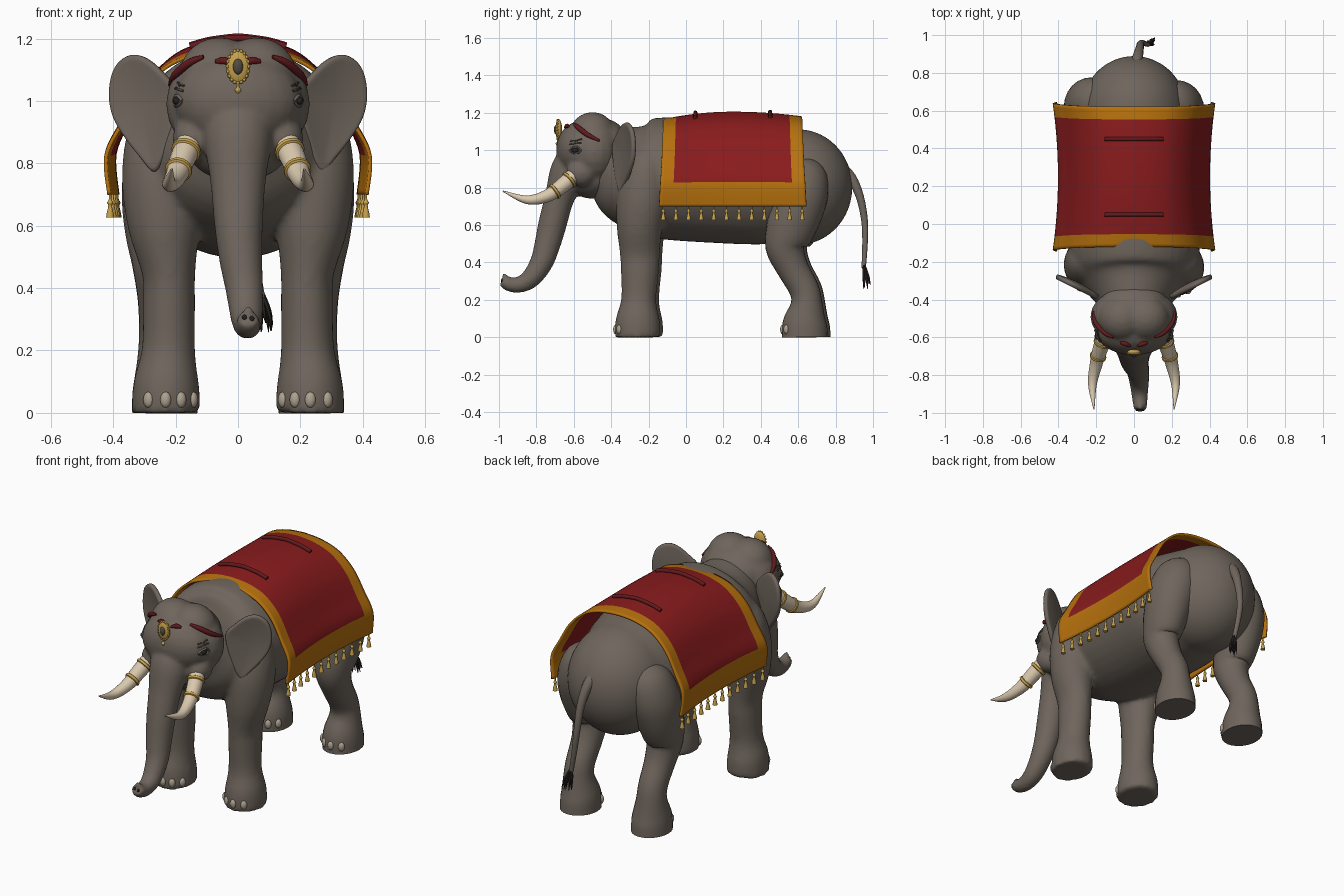
import bpy, bmesh, math, random
from mathutils import Vector, Matrix

random.seed(4)
cube = bpy.data.objects.get("Cube")
if cube:
    bpy.data.objects.remove(cube)
X, Y, Z = Vector((1, 0, 0)), Vector((0, 1, 0)), Vector((0, 0, 1))


def material(name, *rgb):
    m = bpy.data.materials.new(name)
    m.use_nodes = True
    m.diffuse_color = (*rgb, 1)
    m.node_tree.nodes["Principled BSDF"].inputs["Base Color"].default_value = (*rgb, 1)
    return m


SKIN = material("grey skin", .158, .131, .108)
RED = material("red cloth", .25, .011, .012)
HEM = material("orange gold hem", .47, .165, .004)
GOLD = material("gold", .58, .36, .07)
IVORY = material("ivory", .70, .58, .42)
NAIL = material("toenail", .42, .36, .28)
DARK = material("dark hair", .02, .016, .014)
CORD = material("dark red cord", .12, .01, .012)
STONE = material("brown stone", .09, .07, .05)


def spline(pts, n, closed=False):
    """Smooth curve through tuples of any length, n samples per span."""
    p = [Vector(q) for q in pts]
    k, out = len(p), []
    at = (lambda i: p[i % k]) if closed else (lambda i: p[min(max(i, 0), k - 1)])
    for i in range(k if closed else k - 1):
        a, b, c, d = at(i - 1), at(i), at(i + 1), at(i + 2)
        for s in range(n):
            t = s / n
            out.append(.5 * (2 * b + (c - a) * t + (2 * a - 5 * b + 4 * c - d) * t * t
                             + (3 * b - a - 3 * c + d) * t ** 3))
    return out if closed else out + [p[-1]]


def tube(bm, pts, sides=24, n=4, ref=X):
    """Loft oval rings along points (x, y, z, r) or (x, y, z, r1, r2)."""
    path = spline(pts, n)
    rings = []
    for i, q in enumerate(path):
        t = Vector(path[min(i + 1, len(path) - 1)][:3]) - Vector(path[max(i - 1, 0)][:3])
        t.normalize()
        u = (ref - t * ref.dot(t)).normalized()
        v = t.cross(u)
        ru, rv = max(q[3], .001), max(q[-1], .001)
        rings.append([bm.verts.new(Vector(q[:3]) + u * ru * math.cos(a) + v * rv * math.sin(a))
                      for a in (2 * math.pi * j / sides for j in range(sides))])
    for r, s in zip(rings, rings[1:]):
        for j in range(sides):
            k = (j + 1) % sides
            bm.faces.new((r[j], r[k], s[k], s[j]))
    bm.faces.new(rings[0][::-1])
    bm.faces.new(rings[-1])


def ball(bm, c, r, rot=Matrix(), seg=24):
    m = Matrix.Translation(c) @ rot @ Matrix.Diagonal((*r, 1))
    bmesh.ops.create_uvsphere(bm, u_segments=seg, v_segments=seg // 2, radius=1, matrix=m)


def finish(name, bm, *mats, blend=0):
    bmesh.ops.recalc_face_normals(bm, faces=bm.faces)
    me = bpy.data.meshes.new(name)
    bm.to_mesh(me)
    bm.free()
    ob = bpy.data.objects.new(name, me)
    bpy.context.collection.objects.link(ob)
    for m in mats:
        me.materials.append(m)
    bpy.ops.object.select_all(action='DESELECT')
    ob.select_set(True)
    bpy.context.view_layer.objects.active = ob
    bpy.ops.object.shade_smooth_by_angle(angle=math.radians(45))
    if blend:  # fuse overlapping volumes into one skin
        rm = ob.modifiers.new("fuse", 'REMESH')
        rm.mode, rm.voxel_size, rm.use_smooth_shade = 'VOXEL', blend, True
        sm = ob.modifiers.new("soften", 'SMOOTH')
        sm.factor, sm.iterations = .5, 8
    return ob


def mirrored(pts, s, dy=0):
    return [(s * p[0], p[1] + dy, *p[2:]) for p in pts]


SIDES = ((1, "left", 0), (-1, "right", .015))

# Torso, neck, rump and front legs
bm = bmesh.new()
tube(bm, [(0, -.48, .97, .15, .17), (0, -.4, .935, .2, .212), (0, -.3, .885, .285, .28),
          (0, -.2, .862, .335, .316), (0, -.08, .848, .348, .328), (0, .2, .837, .345, .335),
          (0, .4, .822, .335, .327), (0, .6, .807, .277, .305)], 40)
ball(bm, (0, .6, .803), (.28, .29, .309), Matrix(), 48)
for s, side, dy in SIDES:
    tube(bm, mirrored([(.19, -.2, 1.0, .08, .08), (.22, -.21, .9, .13, .12),
                       (.235, -.23, .75, .138, .14), (.236, -.248, .6, .118, .124),
                       (.222, -.247, .45, .086, .107), (.221, -.247, .35, .084, .102),
                       (.223, -.253, .2, .086, .094), (.23, -.258, .09, .106, .119),
                       (.23, -.258, 0, .11, .122)], s, dy))
finish("body_and_front_legs", bm, SKIN, blend=.013)

# Hind legs and toenails
for s, side, dy in SIDES:
    bm = bmesh.new()
    tube(bm, mirrored([(.16, .63, .93, .05, .07), (.2, .63, .87, .115, .125),
                       (.235, .615, .77, .13, .145), (.248, .59, .67, .124, .14),
                       (.25, .555, .57, .11, .13), (.245, .53, .48, .095, .105),
                       (.24, .57, .37, .082, .085), (.24, .63, .26, .077, .08),
                       (.24, .645, .18, .082, .085), (.235, .635, .08, .102, .117),
                       (.235, .635, 0, .105, .123)], s, dy))
    finish(side + "_hind_leg", bm, SKIN)
    bm = bmesh.new()
    for fy, fx in ((-.258, .23), (.635, .235)):
        for deg in (-56, -27, 1, 33):
            a = math.radians(deg)
            ball(bm, (s * (fx + .105 * math.sin(a)), fy + dy - .118 * math.cos(a), .042),
                 (.018, .014, .026), Matrix.Rotation(s * a, 4, 'Z'), 12)
    finish(side + "_toenails", bm, NAIL)

# Head and trunk
bm = bmesh.new()
ball(bm, (0, -.49, .99), (.232, .16, .2))
ball(bm, (0, -.565, 1.0), (.205, .13, .155))
ball(bm, (0, -.5, .86), (.17, .14, .12))
ball(bm, (0, -.48, 1.06), (.2, .13, .125))
ball(bm, (0, -.43, 1.03), (.18, .12, .135))
for s in (1, -1):
    ball(bm, (s * .06, -.5, 1.08), (.13, .125, .124))
    ball(bm, (s * .145, -.56, .88), (.065, .08, .075))
tube(bm, [(0, -.55, .98, .10, .10), (0, -.62, .89, .112, .105), (0, -.675, .75, .09, .08),
          (.002, -.715, .6, .078, .076), (.008, -.74, .5, .07, .07), (.02, -.772, .4, .061, .062),
          (.027, -.83, .315, .053, .053), (.03, -.895, .28, .045, .043),
          (.032, -.95, .285, .039, .038), (.033, -.98, .305, .034, .032)])
ball(bm, (.033, -.97, .328), (.016, .02, .016))
head = finish("head_and_trunk", bm, SKIN, blend=.011)
bpy.context.view_layer.update()
skin = head.evaluated_get(bpy.context.evaluated_depsgraph_get())


def on_head(p, lift=0):
    """Nearest point on the head surface, raised along its normal."""
    _, loc, nor, _ = skin.closest_point_on_mesh(p)
    return loc + nor * lift


# Nostrils
bm = bmesh.new()
for x in (.018, .048):
    ball(bm, on_head((x, -1, .31)), (.008, .006, .009), seg=12)
finish("nostrils", bm, DARK)

for s, side, dy in SIDES:
    # Eyes with lids and brow creases
    bm = bmesh.new()
    ball(bm, on_head((s * .23, -.6, 1.0)), (.011, .02, .013), seg=16)
    finish(side + "_eye", bm, DARK)
    for part, mat, r, folds in (("_eyelids", SKIN, .006, ((1.0, .022, .04), (1.0, -.02, .04))),
                                ("_brow_creases", STONE, .004, ((1.04, .008, .042), (1.062, .01, .04)))):
        bm = bmesh.new()
        for z0, bend, half in folds:
            tube(bm, [(*on_head((s * (.23 - .03 * abs(k)), -.6 + k * half, z0 + bend * (1 - k * k))), r)
                      for k in (-1, -.5, 0, .5, 1)], 8, 3, Z)
        finish(side + part, bm, mat)

    # Ears: dished leaf shape
    rim = spline([(.19, 1.02), (.23, 1.08), (.29, 1.135), (.345, 1.148), (.395, 1.11), (.414, 1.03),
                  (.402, .95), (.362, .88), (.315, .82), (.272, .772), (.245, .8), (.215, .88)], 4, True)
    bm = bmesh.new()
    mid, loops = Vector((.3, .98)), []
    for k in (.1, .4, .7, .9, 1):
        flat = [mid + (q - mid) * k for q in rim]
        loops.append([bm.verts.new((s * q.x, -.385 + .5 * (q.x - .2) + .015 * (1 - k * k), q.y))
                      for q in flat])
    bm.faces.new(loops[0])
    for a, b in zip(loops, loops[1:]):
        for j in range(len(a)):
            k = (j + 1) % len(a)
            bm.faces.new((a[j], a[k], b[k], b[j]))
    ear = finish(side + "_ear", bm, SKIN)
    th = ear.modifiers.new("thickness", 'SOLIDIFY')
    th.thickness, th.offset = .026, 0
    ear.modifiers.new("round", 'SUBSURF').levels = 1

    # Tusks with gold rings
    tusk = mirrored([(.14, -.56, .9, .042), (.175, -.65, .82, .041), (.2, -.74, .757, .034),
                     (.22, -.85, .735, .023), (.212, -.98, .782, .003)], s)
    bm = bmesh.new()
    tube(bm, tusk, 20, 6)
    finish(side + "_tusk", bm, IVORY)
    bm = bmesh.new()
    path = spline(tusk, 12)
    for i in (9, 19):
        a, b = Vector(path[i][:3]), Vector(path[i + 1][:3])
        d, r = (b - a).normalized() * .01, path[i][3]
        tube(bm, [(*(a + d * k), r + e) for k, e in ((-1, -.002), (-.6, .006), (.6, .006), (1, -.002))], 20, 2)
    finish(side + "_tusk_rings", bm, GOLD)

    # Forehead cords
    bm = bmesh.new()
    for run in ([(.23, -.46, 1.055), (.215, -.53, 1.09), (.17, -.59, 1.13), (.12, -.62, 1.155)],
                [(.078, -.64, 1.14), (.05, -.65, 1.147), (.02, -.66, 1.135)]):
        tube(bm, [(*on_head((s * x, y, z), .004), .006 if i in (0, len(run) - 1) else .013)
                  for i, (x, y, z) in enumerate(run)], 10, 4, Z)
    finish(side + "_forehead_cord", bm, CORD)

# Forehead jewel
jy = on_head((0, -.7, 1.11)).y - .012
bm = bmesh.new()
ball(bm, (0, jy, 1.11), (.037, .018, .056))
for i in range(20):
    a = math.tau * i / 20
    ball(bm, (.034 * math.cos(a), jy - .006, 1.11 + .052 * math.sin(a)), (.006,) * 3, seg=8)
tube(bm, [(0, jy - .006, z, r) for z, r in ((1.055, .004), (1.045, .004), (1.035, .011), (1.02, .002))], 12)
finish("forehead_jewel", bm, GOLD)
bm = bmesh.new()
ball(bm, (0, jy - .012, 1.11), (.017, .014, .026))
finish("jewel_stone", bm, STONE)

# Saddle cloth with hem
SECTION = spline([(0, 1.2), (.1, 1.186), (.2, 1.145), (.285, 1.06), (.348, .94), (.395, .83), (.386, .7)], 6)
TOP = len(SECTION) - 1


def cloth(i, v):
    """Point at section step i (negative = right side), v from front to back."""
    q, e, w = SECTION[abs(i)], 2 * v - 1, abs(i) / TOP
    return Vector((math.copysign(1, i) * q.x * (1 + .07 * e * e), -.12 + .74 * v + .025 * e * w * w,
                   q.y - (.04 if v < .5 else .025) * e * e * (1 - w)))


bm = bmesh.new()
ROWS = 44
grid = [[bm.verts.new(cloth(i, j / ROWS)) for j in range(ROWS + 1)] for i in range(-TOP, TOP + 1)]
for i, (a, b) in enumerate(zip(grid, grid[1:])):
    for j in range(ROWS):
        f = bm.faces.new((a[j], a[j + 1], b[j + 1], b[j]))
        hem = min(j, ROWS - 1 - j) < 4 or min(i, 2 * TOP - 1 - i) < 6
        f.material_index = int(hem)
sheet = finish("saddle_cloth", bm, RED, HEM)
th = sheet.modifiers.new("thickness", 'SOLIDIFY')
th.thickness, th.offset = .012, 0

# Cloth handles
for name, v in (("front", .23), ("rear", .77)):
    bm = bmesh.new()
    tube(bm, [(*(cloth(i, v) + Z * .013), .011) for i in range(-9, 10, 3)], 10, 3, Y)
    finish(name + "_handle", bm, CORD)

# Tassels along the hem
for s, side, dy in SIDES:
    bm = bmesh.new()
    for k in range(12):
        p = cloth(s * TOP, .03 + .94 * k / 11)
        tube(bm, [(p.x, p.y, p.z - d, r) for d, r in
                  ((-.01, .004), (.015, .004), (.026, .010), (.036, .006), (.06, .011), (.074, .013))], 10, 3)
    finish(side + "_tassels", bm, GOLD)

# Tail and tuft
bm = bmesh.new()
tube(bm, [(.01, .83, .9, .035), (.02, .885, .85, .028), (.03, .93, .75, .022), (.035, .955, .62, .018),
          (.05, .957, .5, .015), (.075, .95, .37, .012)], 14)
finish("tail", bm, SKIN)
bm = bmesh.new()
for k in range(14):
    x, y = random.uniform(-.02, .03), random.uniform(-.015, .035)
    tube(bm, [(.073, .95, .395, .007), (.08 + x * .7, .957 + y * .6, .33, .008),
              (.085 + x, .96 + y, random.uniform(.25, .29), .001)], 6, 3)
finish("tail_tuft", bm, DARK)
